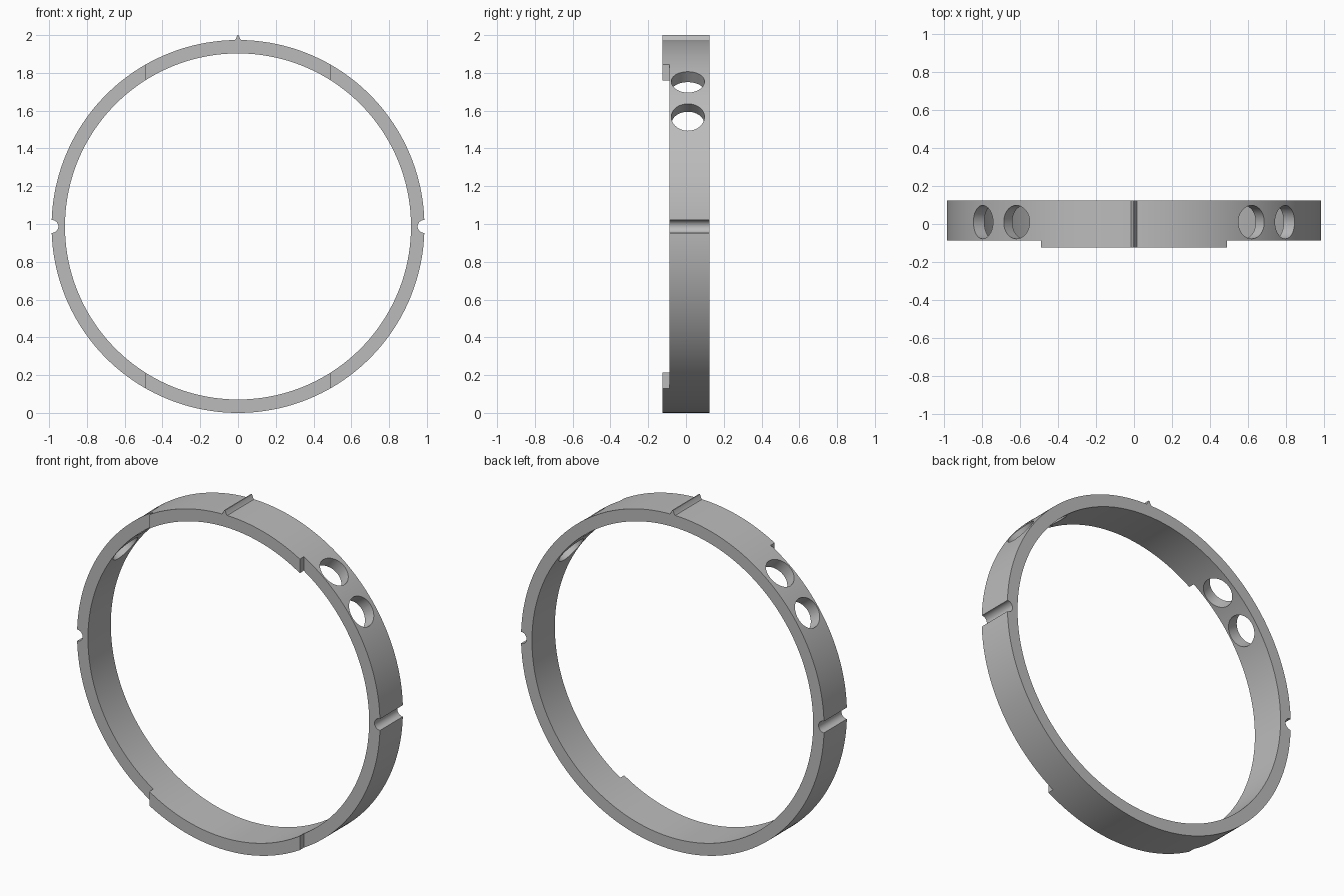
import bpy
import math

if "Cube" in bpy.data.objects:
    bpy.data.objects.remove(bpy.data.objects["Cube"], do_unlink=True)

CENTER_Z = 0.987
OUTER, INNER = 0.987, 0.916
BACK, FRONT, STEP = 0.125, -0.125, -0.088

grey = bpy.data.materials.new("satin_grey")
grey.use_nodes = True
grey.diffuse_color = (0.5, 0.5, 0.5, 1)
grey.node_tree.nodes["Principled BSDF"].inputs["Base Color"].default_value = (0.5, 0.5, 0.5, 1)


def cylinder(name, radius, depth, location, rotation, sides):
    bpy.ops.mesh.primitive_cylinder_add(vertices=sides, radius=radius, depth=depth,
                                        location=location, rotation=rotation)
    obj = bpy.context.object
    obj.name = name
    obj.data.materials.append(grey)
    return obj


def box(name, size, location):
    bpy.ops.mesh.primitive_cube_add(size=1, location=location)
    obj = bpy.context.object
    obj.name = name
    obj.scale = size
    obj.data.materials.append(grey)
    return obj


def combine(target, tool, operation):
    """Apply a boolean to the target and discard the tool."""
    tool.hide_render = True
    bpy.context.view_layer.objects.active = target
    mod = target.modifiers.new(operation, 'BOOLEAN')
    mod.operation = operation
    mod.solver = 'EXACT'
    mod.object = tool
    bpy.ops.object.modifier_apply(modifier=mod.name)
    bpy.data.objects.remove(tool, do_unlink=True)


# Ring body with its bore
along_y = (math.pi / 2, 0, 0)
ring = cylinder("ring_band", OUTER, BACK - FRONT, (0, 0, CENTER_Z), along_y, 256)
combine(ring, cylinder("bore_cutter", INNER, 1, (0, 0, CENTER_Z), along_y, 256), 'DIFFERENCE')

# Pointed index ridge on the top, with hollow flanks
half = [(0.022, 1.968), (0.011, 1.981), (0.003, 2.0)]
profile = half + [(-x, z) for x, z in reversed(half)]
n = len(profile)
verts = [(x, y, z) for y in (FRONT, BACK) for x, z in profile]
faces = [tuple(range(n)), tuple(reversed(range(n, 2 * n)))]
faces += [(i, i + n, (i + 1) % n + n, (i + 1) % n) for i in range(n)]
mesh = bpy.data.meshes.new("index_ridge")
mesh.from_pydata(verts, [], faces)
mesh.materials.append(grey)
ridge = bpy.data.objects.new("index_ridge", mesh)
bpy.context.collection.objects.link(ridge)
combine(ring, ridge, 'UNION')

for side in (1, -1):
    # Front step that leaves raised tabs at top and bottom
    combine(ring, box("step_cutter", (1, 0.4, 3), (side * 0.99, STEP - 0.2, CENTER_Z)), 'DIFFERENCE')
    # Round side groove
    combine(ring, cylinder("groove_cutter", 0.034, 1, (side * 0.985, 0, CENTER_Z), along_y, 32),
            'DIFFERENCE')
    # Two radial holes on each shoulder
    for degrees in (36, 51):
        a = math.radians(degrees)
        place = (side * math.cos(a) * 0.95, 0.01, CENTER_Z + math.sin(a) * 0.95)
        tilt = (0, side * (math.pi / 2 - a), 0)
        combine(ring, cylinder("hole_cutter", 0.088, 0.3, place, tilt, 64), 'DIFFERENCE')

# Smooth curves, crisp edges
bpy.ops.object.select_all(action='DESELECT')
ring.select_set(True)
bpy.context.view_layer.objects.active = ring
bpy.ops.object.transform_apply(location=True, rotation=True, scale=True)
bpy.ops.object.shade_smooth_by_angle(angle=math.radians(25))
